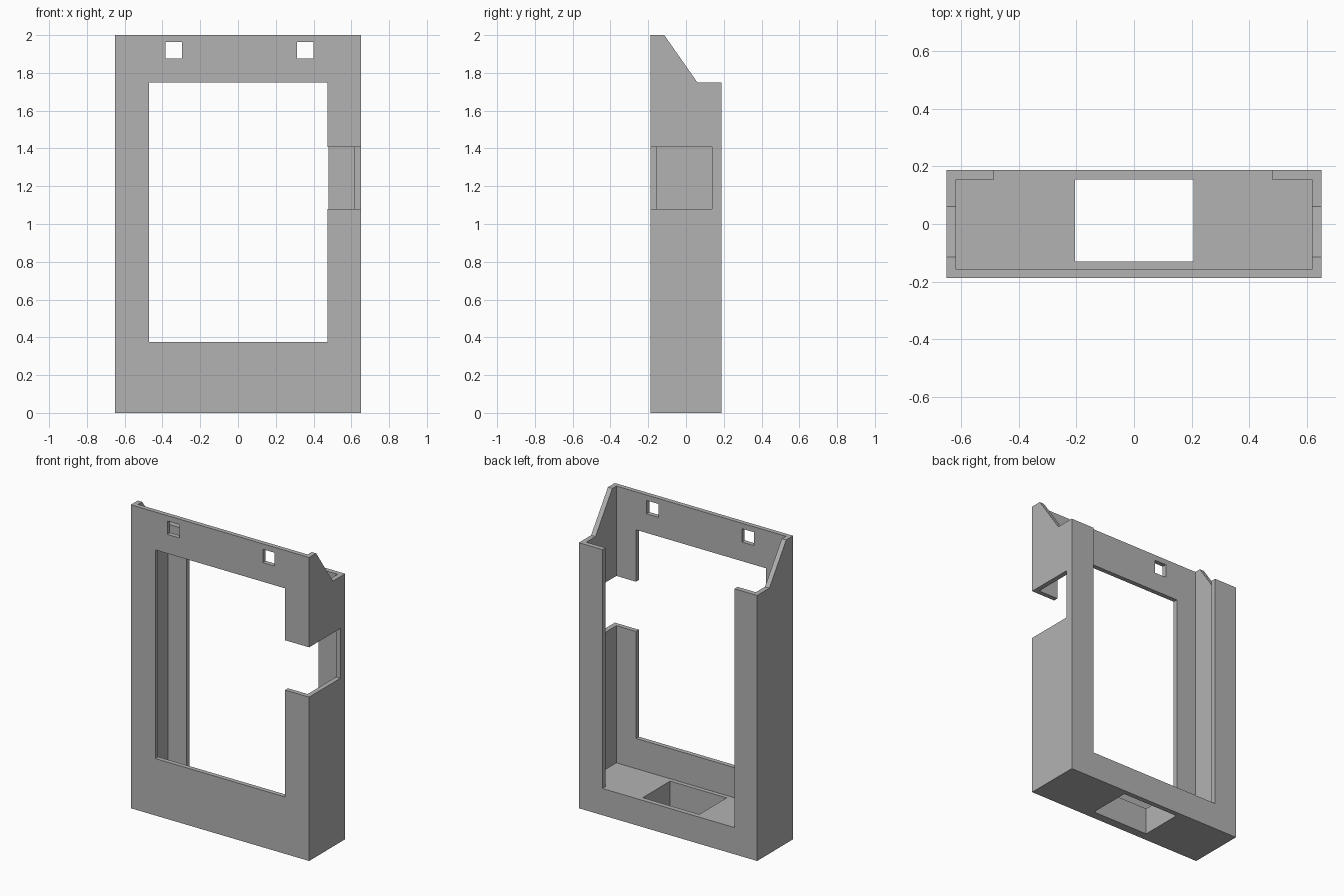
import bpy
import bmesh

default_cube = bpy.data.objects.get("Cube")
if default_cube:
    bpy.data.objects.remove(default_cube, do_unlink=True)

grey = bpy.data.materials.new("plain grey")
grey.use_nodes = True
grey.diffuse_color = (0.45, 0.45, 0.45, 1)
grey.node_tree.nodes["Principled BSDF"].inputs["Base Color"].default_value = grey.diffuse_color

HALF_W, HALF_D, HEIGHT = 0.65, 0.1875, 2.0
WALL = 0.032
FLOOR = 0.176      # thick solid base
SHOULDER = 1.75    # height of the rear edge
BACK_IN = 0.155    # inner face of the rear lips
FAR = 3.0          # cutters run well past the body


def prism(name, profile, x0, x1):
    """Extrude a (y, z) profile along x."""
    bm = bmesh.new()
    face = bm.faces.new([bm.verts.new((x0, y, z)) for y, z in profile])
    side = bmesh.ops.extrude_face_region(bm, geom=[face])
    verts = [v for v in side["geom"] if isinstance(v, bmesh.types.BMVert)]
    bmesh.ops.translate(bm, verts=verts, vec=(x1 - x0, 0, 0))
    bmesh.ops.recalc_face_normals(bm, faces=bm.faces)
    mesh = bpy.data.meshes.new(name)
    bm.to_mesh(mesh)
    bm.free()
    mesh.materials.append(grey)
    obj = bpy.data.objects.new(name, mesh)
    bpy.context.scene.collection.objects.link(obj)
    return obj


def cut(target, name, x, y, z):
    """Subtract a box given by its x, y and z ranges."""
    box = prism(name, [(y[0], z[0]), (y[1], z[0]), (y[1], z[1]), (y[0], z[1])], *x)
    box.hide_render = True
    mod = target.modifiers.new(name, "BOOLEAN")
    mod.operation = "DIFFERENCE"
    mod.solver = "EXACT"
    mod.object = box
    return box


# Outer body: tall front, sloping down to a lower rear edge
frame = prism("frame_housing", [
    (-HALF_D, 0), (HALF_D, 0), (HALF_D, SHOULDER), (0.06, SHOULDER),
    (-0.115, HEIGHT), (-HALF_D, HEIGHT)], -HALF_W, HALF_W)

front_in = -HALF_D + WALL - 0.002
through_front = (-FAR, 0)
cutters = [
    # Inner pocket and the open back between two lips
    cut(frame, "inner_pocket", (-HALF_W + WALL, HALF_W - WALL),
        (front_in, BACK_IN), (FLOOR, FAR)),
    cut(frame, "back_opening", (-0.485, 0.478), (0, FAR), (FLOOR, FAR)),
    # Front window and the notch leading from it through the left wall
    cut(frame, "front_window", (-0.472, 0.475), through_front, (0.375, SHOULDER)),
    cut(frame, "side_notch", (0.4, FAR), (-FAR, 0.138), (1.08, 1.408)),
    # Rectangular slot through the base
    cut(frame, "base_slot", (-0.205, 0.207), (-0.13, BACK_IN), (-1, 1)),
]
# Two small square holes above the window
for side, x in (("right", -0.384), ("left", 0.312)):
    cutters.append(cut(frame, side + "_mount_hole", (x, x + 0.087),
                       through_front, (1.876, 1.964)))

# Bake the cuts and discard the helpers
bpy.context.view_layer.update()
depsgraph = bpy.context.evaluated_depsgraph_get()
baked = bpy.data.meshes.new_from_object(frame.evaluated_get(depsgraph))
frame.modifiers.clear()
frame.data = baked
baked.name = "frame_housing"
baked.materials.clear()
baked.materials.append(grey)
for polygon in baked.polygons:
    polygon.material_index = 0
for box in cutters:
    bpy.data.objects.remove(box, do_unlink=True)
